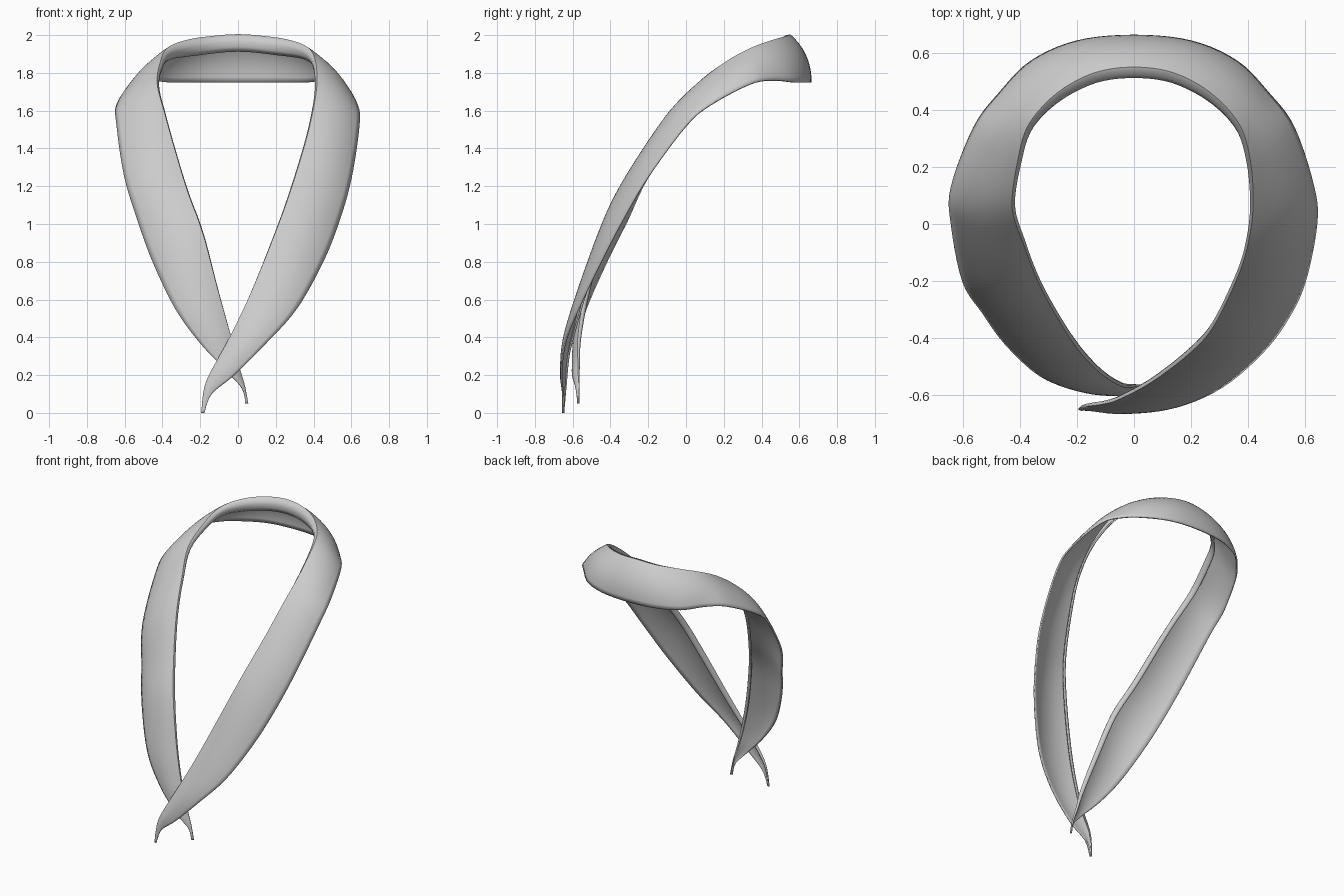
import bpy
import bmesh
from mathutils import Vector

default_cube = bpy.data.objects.get("Cube")
if default_cube:
    bpy.data.objects.remove(default_cube, do_unlink=True)

# Cloth colour
cloth = bpy.data.materials.new("light grey cloth")
cloth.use_nodes = True
grey = (0.6, 0.6, 0.6, 1.0)
cloth.diffuse_color = grey
cloth.node_tree.nodes["Principled BSDF"].inputs["Base Color"].default_value = grey

# Ribbon stations: neck edge point, then outer edge point
back_half = [
    ((.14, .53, 1.99), (.2, .64, 1.75)),
    ((.27, .46, 1.97), (.36, .57, 1.75)),
    ((.37, .35, 1.93), (.47, .46, 1.76)),
    ((.41, .22, 1.86), (.56, .34, 1.74)),
]
back_middle = [((0, .55, 2), (0, .66, 1.75))]
left_front = [
    ((.42, .06, 1.74), (.63, .13, 1.63)),
    ((.4, -.08, 1.6), (.64, 0, 1.52)),
    ((.36, -.2, 1.43), (.6, -.2, 1.25)),
    ((.28, -.36, 1.17), (.54, -.33, 1.03)),
    ((.2, -.45, .95), (.45, -.45, .8)),
    ((.07, -.55, .63), (.31, -.57, .55)),
    ((-.04, -.61, .4), (.15, -.64, .37)),
    ((-.1, -.63, .29), (-.02, -.66, .2)),
    ((-.17, -.64, .15), (-.14, -.65, .1)),
    ((-.19, -.65, 0), (-.18, -.65, 0)),
]
right_front = [
    ((-.43, .06, 1.74), (-.64, .13, 1.63)),
    ((-.39, -.07, 1.58), (-.64, 0, 1.52)),
    ((-.34, -.2, 1.4), (-.6, -.2, 1.25)),
    ((-.27, -.33, 1.17), (-.53, -.31, 1.02)),
    ((-.19, -.45, .95), (-.45, -.42, .8)),
    ((-.11, -.53, .65), (-.33, -.53, .55)),
    ((-.04, -.57, .4), (-.2, -.58, .37)),
    ((0, -.57, .25), (-.06, -.6, .22)),
    ((.03, -.57, .15), (.02, -.58, .13)),
    ((.05, -.57, .05), (.04, -.57, .05)),
]


def mirrored(stations):
    return [tuple((-x, y, z) for x, y, z in pair) for pair in stations]


def smooth_path(points, steps):
    """Catmull-Rom curve through the points."""
    points = [Vector(p) for p in points]
    padded = [points[0]] + points + [points[-1]]
    path = []
    for a, b, c, d in zip(padded, padded[1:], padded[2:], padded[3:]):
        for i in range(steps):
            t = i / steps
            path.append(b + (c - a) * (t / 2)
                        + (a * 2 - b * 5 + c * 4 - d) * (t * t / 2)
                        + (b * 3 - a - c * 3 + d) * (t ** 3 / 2))
    return path + [points[-1]]


def cross_section(neck, outer, along):
    """Bulged band from the outer edge to the neck crest, then a rolled lip."""
    across = neck - outer
    width = across.length
    across.normalize()
    outward = across.cross(along).normalized()
    section = []
    for i in range(body_steps + 1):
        t = i / body_steps
        bulge = 0.45 * width * t * (1 - t)
        section.append(outer.lerp(neck, t) + outward * bulge)
    roll = 0.35 + 0.65 * min(max((neck.y + 0.1) / 0.6, 0), 1)
    for inward, down in ((.09, -.01), (.16, .07), (.19, .16), (.19, .26)):
        section.append(neck - (outward * inward + across * down) * width * roll)
    return section


# Loft the folded band from one tip, round the neck, to the other tip
body_steps = 10
stations = (right_front[::-1] + mirrored(back_half)[::-1]
            + back_middle + back_half + left_front)
neck_edge = smooth_path([s[0] for s in stations], 5)
outer_edge = smooth_path([s[1] for s in stations], 5)
middle = [(n + o) / 2 for n, o in zip(neck_edge, outer_edge)]

bm = bmesh.new()
rows = []
last = len(middle) - 1
for i, (neck, outer) in enumerate(zip(neck_edge, outer_edge)):
    along = middle[min(i + 1, last)] - middle[max(i - 1, 0)]
    rows.append([bm.verts.new(p) for p in cross_section(neck, outer, along)])
for row, following in zip(rows, rows[1:]):
    for a, b, c, d in zip(row, following, following[1:], row[1:]):
        bm.faces.new((a, b, c, d))
bmesh.ops.recalc_face_normals(bm, faces=bm.faces)

mesh = bpy.data.meshes.new("neck_band")
bm.to_mesh(mesh)
bm.free()
mesh.materials.append(cloth)
neck_band = bpy.data.objects.new("neck_band", mesh)
bpy.context.collection.objects.link(neck_band)

# Cloth thickness and soft shading
thickness = neck_band.modifiers.new("cloth thickness", "SOLIDIFY")
thickness.thickness = 0.01
thickness.offset = 0
bpy.context.view_layer.objects.active = neck_band
neck_band.select_set(True)
bpy.ops.object.shade_smooth_by_angle(angle=1.0)
